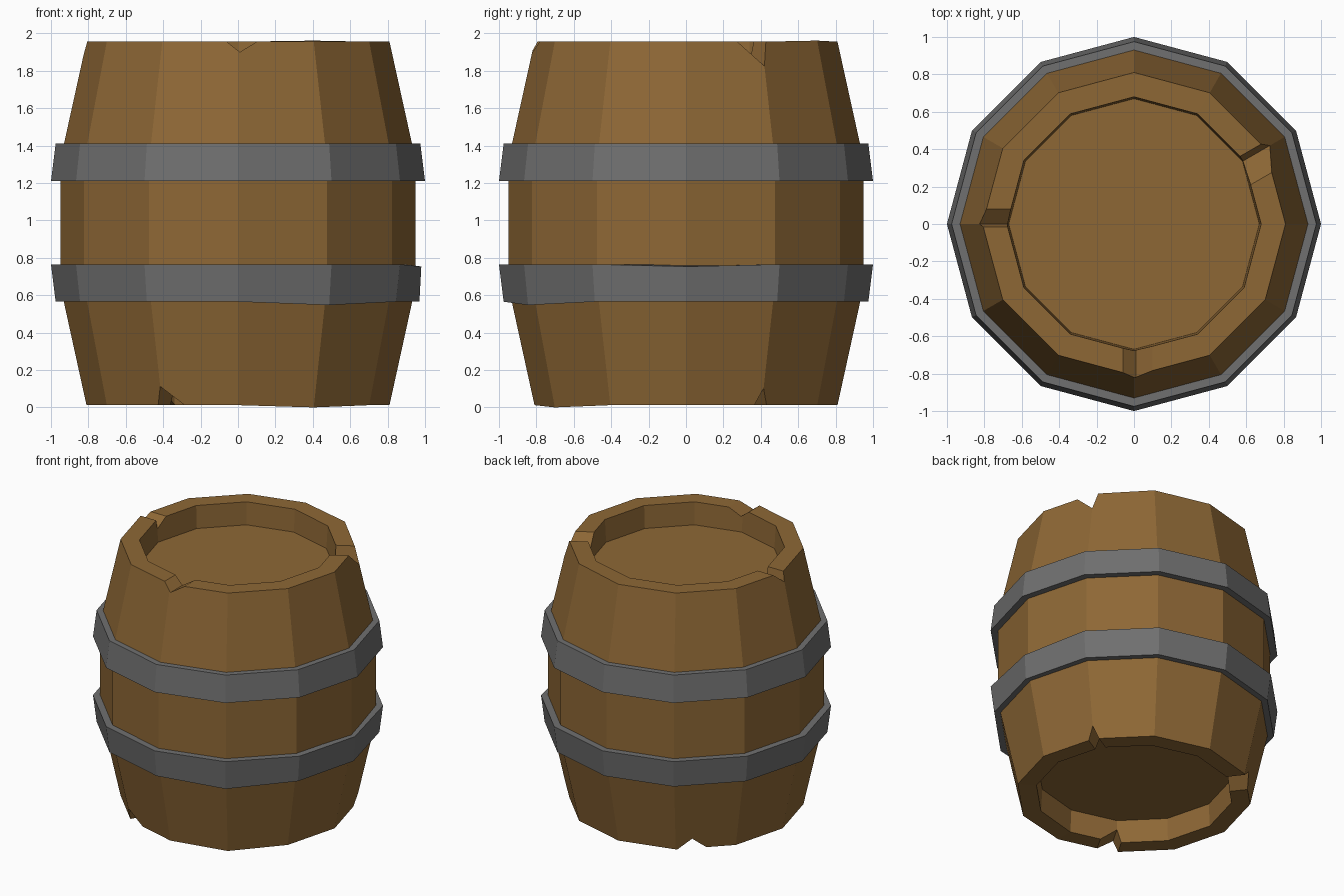
import bpy, bmesh, math
from mathutils import Vector

if "Cube" in bpy.data.objects:
    bpy.data.objects.remove(bpy.data.objects["Cube"])

SIDES = 12

def material(name, color):
    m = bpy.data.materials.new(name)
    m.diffuse_color = (*color, 1)
    m.use_nodes = True
    m.node_tree.nodes["Principled BSDF"].inputs["Base Color"].default_value = m.diffuse_color
    return m

wood = material("wood", (0.27, 0.137, 0.036))
iron = material("iron", (0.16, 0.16, 0.16))

def finish(name, bm, mat=None):
    bmesh.ops.recalc_face_normals(bm, faces=bm.faces[:])
    mesh = bpy.data.meshes.new(name)
    bm.to_mesh(mesh)
    bm.free()
    if mat:
        mesh.materials.append(mat)
    ob = bpy.data.objects.new(name, mesh)
    bpy.context.collection.objects.link(ob)
    return ob

def lathe(name, profile, mat, closed, tweaks={}):
    """Spin (radius, z) points; tweaks maps (profile index, side) to (d_radius, d_z)."""
    bm = bmesh.new()
    rings = []
    for i, (r, z) in enumerate(profile):
        ring = []
        for s in range(SIDES):
            dr, dz = tweaks.get((i, s), (0, 0))
            a = math.tau * s / SIDES
            ring.append(bm.verts.new(((r + dr) * math.cos(a), (r + dr) * math.sin(a), z + dz)))
        rings.append(ring)
    pairs = list(zip(rings, rings[1:]))
    if closed:
        pairs.append((rings[-1], rings[0]))
    else:
        bm.faces.new(rings[0])
        bm.faces.new(rings[-1])
    for lo, hi in pairs:
        for s in range(SIDES):
            n = (s + 1) % SIDES
            bm.faces.new((lo[s], lo[n], hi[n], hi[s]))
    return finish(name, bm, mat)

# Wooden body with recessed lids at both ends
TOP, BOTTOM = 1.955, 0.012
body = lathe("barrel_body", [
    (0.67, BOTTOM + 0.17), (0.68, BOTTOM), (0.81, BOTTOM),
    (0.95, 0.65), (0.95, 1.32),
    (0.81, TOP), (0.68, TOP), (0.67, TOP - 0.17)],
    wood, False, {(2, 10): (0, -0.012), (5, 2): (0, 0.006)})

# Chips in the rims: angle, left t, tip t, right t, depth, at top?
chips = [
    (30, -0.13, 0.0, 0.03, 0.13, True),
    (180, -0.08, 0.0, 0.015, 0.07, True),
    (270, -0.06, 0.01, 0.10, 0.055, True),
    (240, -0.03, 0.0, 0.12, 0.10, False),
    (30, -0.04, 0.0, 0.035, 0.09, False),
    (128, -0.10, 0.0, 0.10, 0.08, False),
]
bm = bmesh.new()
for deg, t0, tip, t1, depth, top in chips:
    a = math.radians(deg)
    out = Vector((math.cos(a), math.sin(a), 0))
    side = Vector((-math.sin(a), math.cos(a), 0))
    base, up = (TOP, 1) if top else (BOTTOM, -1)
    shape = [(t0, 0), (tip, -depth), (t1, 0), (t1, 0.06), (t0, 0.06)]
    ends = [[bm.verts.new(out * r + side * t + Vector((0, 0, base + up * h)))
             for t, h in shape] for r in (0.58, 0.92)]
    bm.faces.new(ends[0])
    bm.faces.new(ends[1])
    for i in range(5):
        j = (i + 1) % 5
        bm.faces.new((ends[0][i], ends[0][j], ends[1][j], ends[1][i]))
cutter = finish("chip_cutter", bm)
cutter.hide_render = True

mod = body.modifiers.new("chips", 'BOOLEAN')
mod.operation = 'DIFFERENCE'
mod.solver = 'EXACT'
mod.object = cutter
bpy.context.view_layer.objects.active = body
bpy.ops.object.modifier_apply(modifier=mod.name)
bpy.data.objects.remove(cutter)

# Iron hoops, the lower one slightly dented
lathe("upper_hoop", [(0.90, 1.21), (1.0, 1.21), (0.975, 1.41), (0.90, 1.41)], iron, True)
lathe("lower_hoop", [(0.90, 0.565), (0.975, 0.565), (1.0, 0.765), (0.90, 0.765)], iron, True,
      {(1, 10): (0, -0.018), (2, 0): (-0.02, -0.012), (1, 0): (-0.005, 0)})
